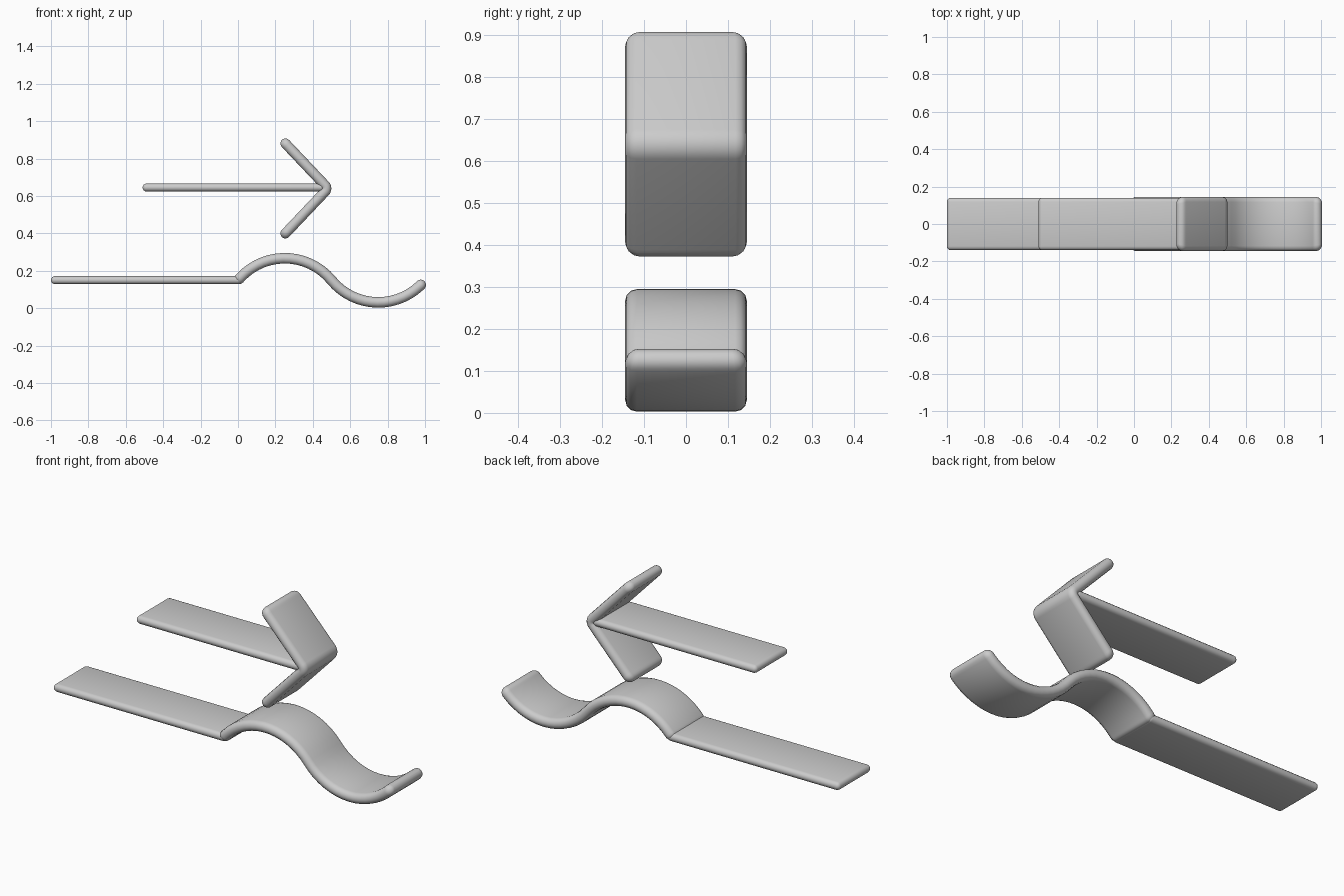
import bpy, bmesh, math
from mathutils import Vector

if "Cube" in bpy.data.objects:
    bpy.data.objects.remove(bpy.data.objects["Cube"], do_unlink=True)

grey = bpy.data.materials.new("light grey")
grey.use_nodes = True
grey.diffuse_color = (0.6, 0.6, 0.6, 1)
grey.node_tree.nodes["Principled BSDF"].inputs["Base Color"].default_value = (0.6, 0.6, 0.6, 1)


def arc(cx, cz, r, a0, a1, n):
    """Points on an arc in the XZ plane, angles in degrees."""
    angles = [math.radians(a0 + (a1 - a0) * i / n) for i in range(n + 1)]
    return [Vector((cx + r * math.cos(a), 0, cz + r * math.sin(a))) for a in angles]


def section(half_w, half_t, steps=6):
    """Flat bar outline with round long edges, as (across, up) pairs."""
    pts = []
    for side in (1, -1):
        for i in range(steps + 1):
            a = math.pi * (i / steps - 0.5)
            pts.append((side * (half_w - half_t + half_t * math.cos(a)),
                        side * half_t * math.sin(a)))
    return pts


def inset(d, r):
    """How far a rounded end draws in at distance d from its tip."""
    return r - math.sqrt(max(0, r * r - (r - d) ** 2)) if d < r else 0


def with_round_ends(path, r):
    """Add extra stations near both ends of the path for the rounding."""
    extra = [r * (1 - math.cos(math.pi / 2 * i / 6)) for i in range(1, 7)]

    def head(p):
        d = (p[1] - p[0]).normalized()
        rest = [q for q in p[1:] if (q - p[0]).length > r * 1.1]
        return [p[0]] + [p[0] + d * e for e in extra] + rest
    return head(head(path)[::-1])[::-1]


def ribbon(name, path, half_w, half_t, corner):
    """Sweep the flat bar along a path; the ends are rounded both ways."""
    path = with_round_ends(path, corner)
    bm = bmesh.new()
    rings = []
    last = len(path) - 1
    for i, p in enumerate(path):
        a = (p - path[max(i - 1, 0)]).normalized()
        b = (path[min(i + 1, last)] - p).normalized()
        tangent = (a + b).normalized()
        normal = Vector((-tangent.z, 0, tangent.x))
        miter = 1 / max(0.5, tangent.dot(b if i < last else a))
        d = min((p - path[0]).length, (p - path[-1]).length)
        w = half_w - inset(d, corner)
        t = max(half_t - inset(d, half_t), half_t * 0.1)
        rings.append([bm.verts.new(p + Vector((0, y, 0)) + normal * h * miter)
                      for y, h in section(w, t)])
    n = len(rings[0])
    for r0, r1 in zip(rings, rings[1:]):
        for j in range(n):
            bm.faces.new((r0[j], r0[(j + 1) % n], r1[(j + 1) % n], r1[j]))
    bm.faces.new(rings[0])
    bm.faces.new(rings[-1])
    bmesh.ops.recalc_face_normals(bm, faces=bm.faces)
    mesh = bpy.data.meshes.new(name)
    bm.to_mesh(mesh)
    bm.free()
    mesh.materials.append(grey)
    obj = bpy.data.objects.new(name, mesh)
    bpy.context.collection.objects.link(obj)
    bpy.ops.object.select_all(action="DESELECT")
    obj.select_set(True)
    bpy.context.view_layer.objects.active = obj
    bpy.ops.object.shade_smooth_by_angle(angle=math.radians(40))


def line(x0, x1, z):
    return [Vector((x0, 0, z)), Vector((x1, 0, z))]


# Lower strip: straight length followed by a crest and a trough
ribbon("straight_strip", line(-1, 0.02, 0.15), 0.14, 0.0215, 0.02)
R, SWEEP = 0.324, 50.5
crest = arc(0.25, 0.267 - R, R, 90 + SWEEP + 3, 90 - SWEEP, 16)
trough = arc(0.75, 0.031 + R, R, 270 - SWEEP, 270 + SWEEP - 1, 16)
ribbon("wave_strip", crest + trough[1:], 0.145, 0.028, 0.035)

# Upper arrow: shaft and a bent head with a soft point
ribbon("arrow_shaft", line(-0.51, 0.46, 0.645), 0.14, 0.0215, 0.02)
point = arc(0.447, 0.64, 0.025, -45, 45, 6)
head = [Vector((0.235, 0, 0.38))] + point + [Vector((0.235, 0, 0.9))]
ribbon("arrow_head", head, 0.145, 0.027, 0.038)
